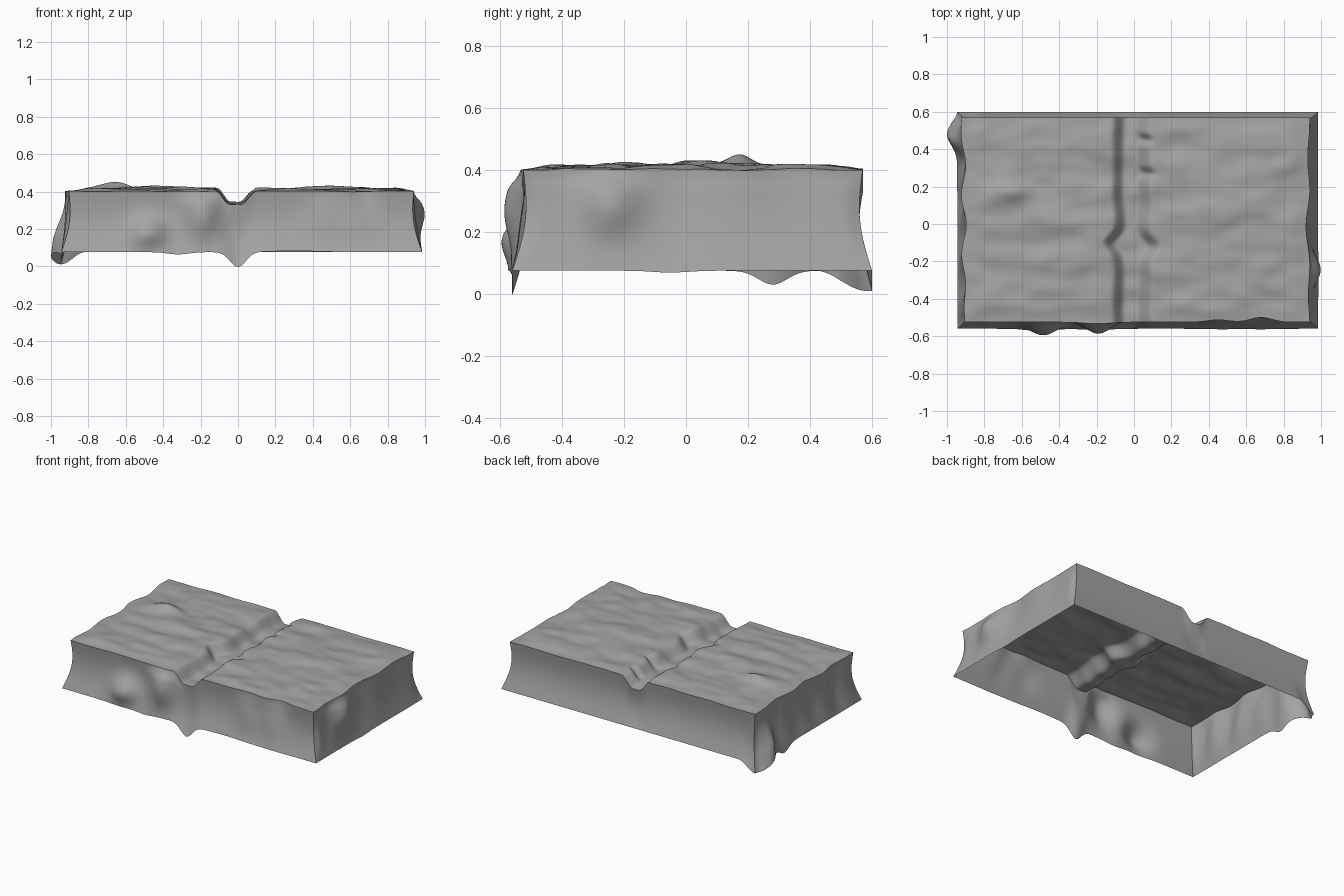
import bpy, math
from mathutils import Vector, noise

if "Cube" in bpy.data.objects:
    bpy.data.objects.remove(bpy.data.objects["Cube"])

stone = bpy.data.materials.new("dark_stone")
stone.diffuse_color = (0.37, 0.37, 0.37, 1)
stone.use_nodes = True
stone.node_tree.nodes["Principled BSDF"].inputs["Base Color"].default_value = stone.diffuse_color


def smooth(a, b, x):
    t = max(0, min(1, (x - a) / (b - a)))
    return t * t * (3 - 2 * t)


def bump(x, centre, width):
    return math.exp(-((x - centre) / width) ** 2)


def sheet(name, fn, nu, nv):
    """Grid surface from fn(u, v), u and v running 0..1."""
    verts = [fn(i / nu, j / nv) for j in range(nv + 1) for i in range(nu + 1)]
    w = nu + 1
    faces = [(j * w + i, j * w + i + 1, (j + 1) * w + i + 1, (j + 1) * w + i)
             for j in range(nv) for i in range(nu)]
    mesh = bpy.data.meshes.new(name)
    mesh.from_pydata(verts, [], faces)
    mesh.polygons.foreach_set("use_smooth", [True] * len(faces))
    mesh.materials.append(stone)
    ob = bpy.data.objects.new(name, mesh)
    bpy.context.collection.objects.link(ob)
    return ob


def height(x, y):
    # rough rock top with a channel running front to back
    inner = smooth(0.55, 0.45, abs(y - 0.025)) * smooth(0.93, 0.82, abs(x - 0.02))
    rock = 0.016 * noise.noise(Vector((x * 4, y * 8, 2.3)))
    rock += 0.007 * noise.noise(Vector((x * 8, y * 13, 7.1)))
    z = 0.402 + 0.009 * inner + rock * (0.35 + 0.65 * inner)
    z += 0.036 * bump(x, -0.65, 0.11) * bump(y, 0.17, 0.05)
    z += 0.012 * bump(x, -0.45, 0.2) * bump(y, 0.03, 0.07)
    z += 0.008 * bump(x, 0.45, 0.2) * bump(y, 0.05, 0.2)
    left = -0.05 * bump(y, -0.1, 0.05) + 0.012 * noise.noise(Vector((y * 7, 1.5, 0)))
    right = 0.05 * bump(y, -0.12, 0.06) + 0.03 * bump(y, 0.45, 0.025) \
        + 0.03 * bump(y, 0.27, 0.025) + 0.02 * noise.noise(Vector((y * 6, 4.5, 0)))
    channel = smooth(-0.12 + left, -0.045 + left, x) * smooth(0.1 + right, 0.01 + right, x)
    return z - 0.073 * channel


def rim_xy(u, v):
    # slightly wavy outline of the top
    x = -0.905 + 1.845 * u
    y = -0.525 + 1.095 * v
    s = math.sin(math.pi * v)
    x -= (1 - u) ** 6 * ((0.006 + 0.014 * math.sin(v * 21 + 1)) * s + 0.02 * smooth(0.75, 1, v))
    x -= u ** 6 * 0.01 * (1 + math.sin(v * 17)) * s
    y += (1 - v) ** 6 * (0.025 * bump(x, 0.68, 0.08) + 0.012 * bump(x, 0.45, 0.08)
                         - 0.008 * bump(x, -0.2, 0.1))
    return x, y


def top(u, v):
    x, y = rim_xy(u, v)
    return x, y, height(x, y)


# wall shapes: outward bulge and bottom-edge dip, by position along the wall
def front_form(x, t):
    bulge = 0.065 * (bump(x, -0.5, 0.1) * bump(t, 0.68, 0.25)
                     + bump(x, -0.2, 0.1) * bump(t, 0.4, 0.4)) \
        + 0.022 * bump(x, 0.68, 0.1) * bump(t, 0.5, 0.35) \
        + 0.022 * bump(x, 0.47, 0.1) * bump(t, 0.5, 0.35)
    return bulge, 0.08 * bump(x, 0, 0.06) + 0.012 * bump(x, -0.32, 0.08) \
        - 0.006 * bump(x, 0.3, 0.2)


def back_form(x, t):
    return 0.0, 0.0


def left_form(y, t):
    wave = 0.5 + 0.5 * math.sin(y * 26 + t * 2)
    bulge = 0.018 * wave * math.sin(math.pi * t) + 0.055 * bump(y, 0.48, 0.08) * smooth(0.1, 0.8, t)
    return bulge, 0.045 * bump(y, 0.28, 0.065) + 0.065 * smooth(0.42, 0.58, y)


def right_form(y, t):
    return 0.05 * bump(y, -0.27, 0.1) * bump(t, 0.35, 0.3) \
        + 0.015 * math.sin(math.pi * t), 0.006 * bump(y, -0.05, 0.08)


def wall(name, edge, normal, form, n):
    nrm = Vector(normal)
    across = abs(normal[1])

    def fn(s, t):
        u, v = edge(s)
        p = Vector(top(u, v))
        # waisted corner columns flaring to the bottom outline
        foot = Vector((-0.945 + 1.93 * u, -0.56 + 1.16 * v, 0.076))
        bulge, dip = form(foot.x if across else foot.y, t)
        if name == "back_wall":
            dip = 0.065 * smooth(-0.82, -0.945, foot.x)
        q = p.lerp(foot, t)
        waist = 0.024 * math.sin(math.pi * t)
        q.x -= waist * (2 * u - 1)
        q.y -= waist * (2 * v - 1)
        q += nrm * bulge * min(1, 8 * math.sin(math.pi * s)) * min(1, 6 * t)
        q.z = p.z * (1 - t) + (0.076 - dip) * t
        return q

    # outward facing
    sheet(name, fn, n, 20).data.flip_normals()


sheet("rock_top", top, 150, 90)
wall("front_wall", lambda s: (s, 0), (0, -1, 0), front_form, 150)
wall("back_wall", lambda s: (1 - s, 1), (0, 1, 0), back_form, 150)
wall("left_wall", lambda s: (0, 1 - s), (-1, 0, 0), left_form, 90)
wall("right_wall", lambda s: (1, s), (1, 0, 0), right_form, 90)
